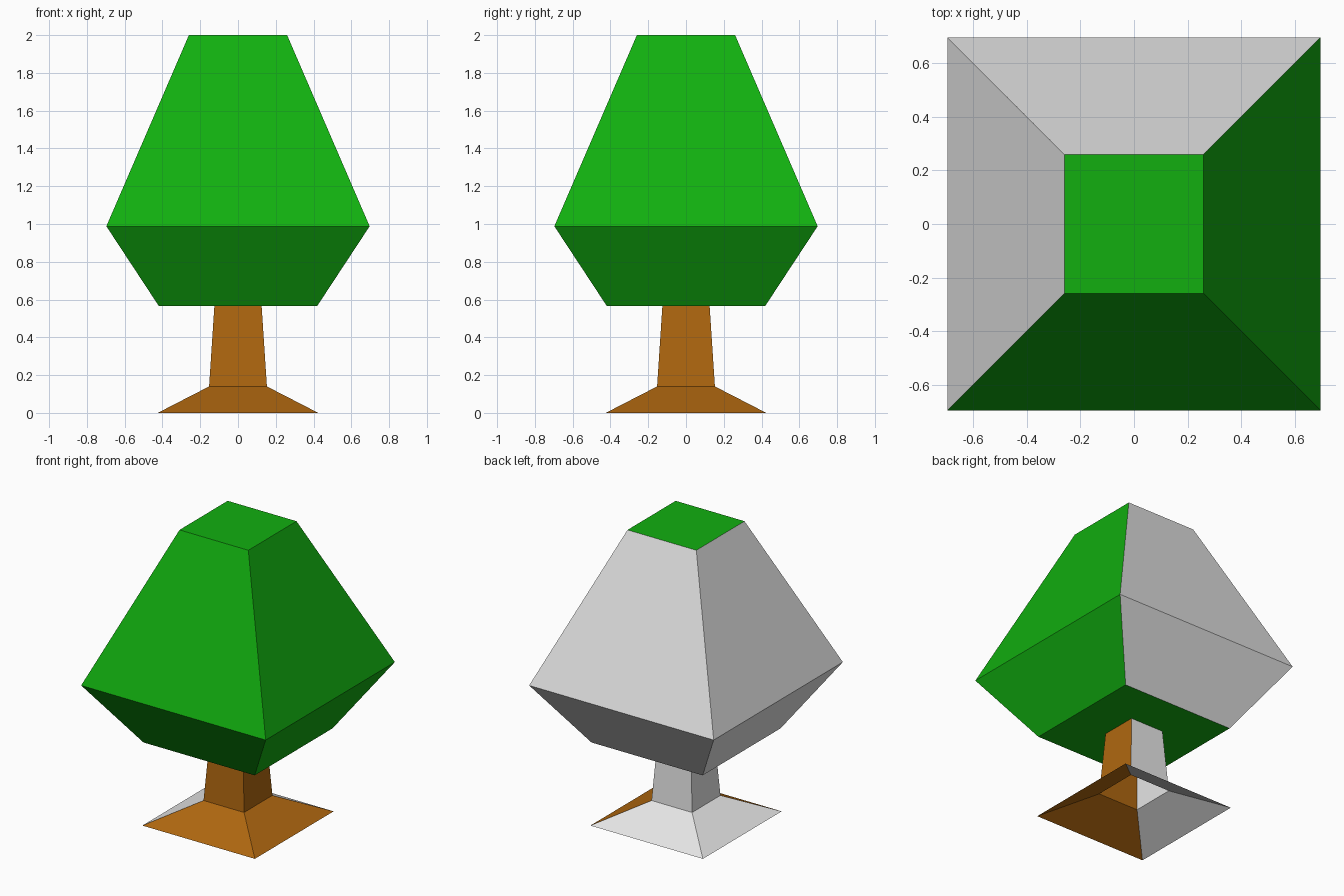
import bpy, bmesh

if "Cube" in bpy.data.objects:
    bpy.data.objects.remove(bpy.data.objects["Cube"])


def material(name, rgb):
    m = bpy.data.materials.new(name)
    m.diffuse_color = (*rgb, 1.0)
    m.use_nodes = True
    m.node_tree.nodes["Principled BSDF"].inputs["Base Color"].default_value = m.diffuse_color
    return m


green = material("leaf_green", (0.006, 0.43, 0.005))
brown = material("bark_brown", (0.43, 0.136, 0.005))
grey = material("plain_grey", (0.8, 0.8, 0.8))


def square_loft(name, rings, mat, capped):
    """Stack square rings (half width, height); back and left sides are grey."""
    bm = bmesh.new()
    loops = [[bm.verts.new((sx * r, sy * r, z))
              for sx, sy in ((-1, -1), (1, -1), (1, 1), (-1, 1))]
             for r, z in rings]
    for low, high in zip(loops, loops[1:]):
        for i in range(4):
            j = (i + 1) % 4
            bm.faces.new((low[i], low[j], high[j], high[i]))
    if capped:
        bm.faces.new(loops[0][::-1])
        bm.faces.new(loops[-1])
    bm.normal_update()
    # Grey wherever a face looks to the back (+y) or to the left (-x)
    for f in bm.faces:
        f.material_index = int(f.normal.y > 0.1 or f.normal.x < -0.1)
    mesh = bpy.data.meshes.new(name)
    bm.to_mesh(mesh)
    bm.free()
    mesh.materials.append(mat)
    mesh.materials.append(grey)
    obj = bpy.data.objects.new(name, mesh)
    bpy.context.collection.objects.link(obj)
    return obj


# Trunk with flared root skirt, open underneath
square_loft("trunk", [(0.425, 0.0), (0.153, 0.14), (0.125, 0.567)], brown, False)
# Closed faceted crown
square_loft("crown", [(0.42, 0.567), (0.697, 0.988), (0.26, 2.0)], green, True)
